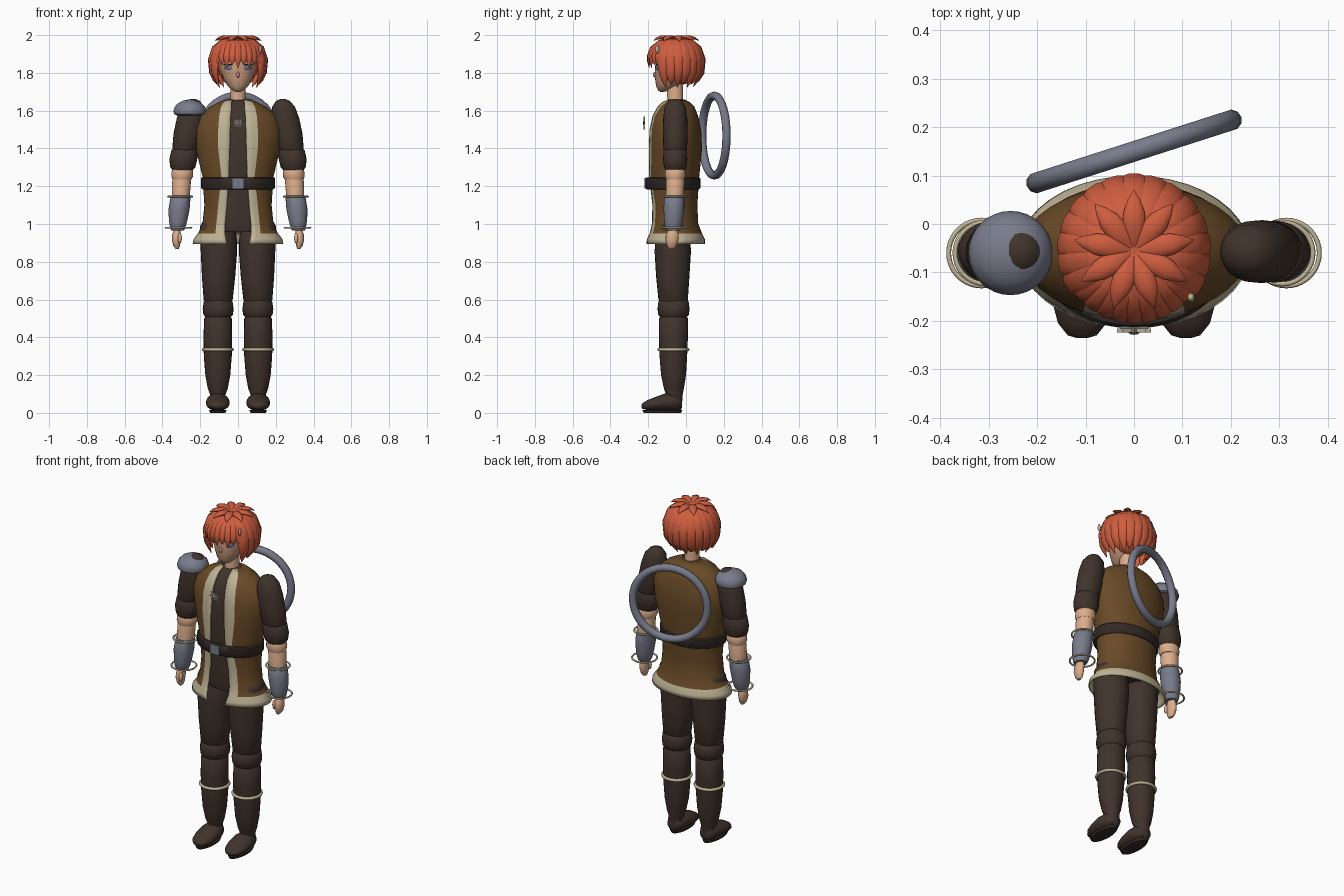
import bpy, bmesh, math
from mathutils import Vector


def mat(name, r, g, b):
    m = bpy.data.materials.new(name)
    m.diffuse_color = (r, g, b, 1)
    return m


HAIR = mat("orange hair", .62, .11, .05)
VEST = mat("brown leather", .14, .068, .02)
DARK = mat("dark brown cloth", .052, .033, .025)
BELT = mat("black leather", .032, .023, .02)
CREAM = mat("cream trim", .52, .45, .30)
METAL = mat("grey metal", .19, .20, .26)
SKIN = mat("skin", .72, .42, .26)
FACE = mat("face skin", .55, .31, .20)
EYE = mat("blue grey eye", .12, .17, .28)


def finish(name, bm, mats, angle=45):
    bmesh.ops.recalc_face_normals(bm, faces=bm.faces)
    me = bpy.data.meshes.new(name)
    bm.to_mesh(me)
    bm.free()
    ob = bpy.data.objects.new(name, me)
    bpy.context.collection.objects.link(ob)
    for m in mats:
        me.materials.append(m)
    bpy.ops.object.select_all(action='DESELECT')
    ob.select_set(True)
    bpy.context.view_layer.objects.active = ob
    bpy.ops.object.shade_smooth_by_angle(angle=math.radians(angle))
    return ob


def skin_rings(bm, rings, caps=True):
    """Bridge closed rings of points."""
    vs = [[bm.verts.new(p) for p in ring] for ring in rings]
    n = len(vs[0])
    for a, b in zip(vs, vs[1:]):
        for i in range(n):
            j = (i + 1) % n
            bm.faces.new((a[i], a[j], b[j], b[i]))
    if caps:
        bm.faces.new(vs[0])
        bm.faces.new(vs[-1])


def loft(name, rows, m, axis='Z', n=24, angle=45):
    """rows: (position on axis, centre x, other centre, radius x, other radius)"""
    bm = bmesh.new()
    rings = []
    for t, cx, co, rx, ro in rows:
        ring = []
        for i in range(n):
            a = math.tau * i / n
            x, o = cx + rx * math.sin(a), co - ro * math.cos(a)
            ring.append((x, o, t) if axis == 'Z' else (x, t, o))
        rings.append(ring)
    skin_rings(bm, rings)
    return finish(name, bm, [m], angle)


def ball(name, c, r, m, seg=24):
    bm = bmesh.new()
    bmesh.ops.create_uvsphere(bm, u_segments=seg, v_segments=seg // 2, radius=1)
    for v in bm.verts:
        v.co = Vector(c) + Vector(v.co[k] * r[k] for k in range(3))
    return finish(name, bm, [m])


def hoop(name, c, major, minor, m, rot=(0, 0, 0), sy=1.0):
    bpy.ops.mesh.primitive_torus_add(location=c, rotation=rot, major_radius=major, minor_radius=minor,
                                     major_segments=40, minor_segments=10)
    ob = bpy.context.object
    ob.name = name
    ob.scale.y = sy
    ob.data.materials.append(m)
    bpy.ops.object.shade_smooth_by_angle(angle=math.radians(60))
    return ob


# Vest rows: z, half width, front y, back y, opening half width, trim outer edge
BODY = [(1.66, .06, -.10, -.01, .03, .05), (1.645, .10, -.13, .02, .035, .075),
        (1.62, .15, -.155, .045, .035, .09), (1.57, .21, -.18, .065, .04, .10),
        (1.50, .235, -.195, .08, .042, .105), (1.40, .225, -.20, .085, .045, .105),
        (1.25, .188, -.20, .07, .05, .088), (1.10, .178, -.185, .06, .06, .105),
        (1.0, .188, -.19, .065, .07, .115), (.95, .212, -.20, .085, .07, .12),
        (.92, .236, -.213, .10, .065, .125), (.895, .24, -.215, .10, .06, .125)]

# Open vest with cream lapels and hem
bm = bmesh.new()
grid = []
for z, rx, yf, yb, o, s in BODY:
    a0, a1 = math.asin(o / rx), math.asin(s / rx)
    half = [a0, (a0 + a1) / 2] + [a1 + (math.pi - a1) * k / 16 for k in range(17)]
    angs = half + [math.tau - a for a in reversed(half[:-1])]
    cy, ry = (yf + yb) / 2, (yb - yf) / 2
    grid.append([bm.verts.new((rx * math.sin(a), cy - ry * math.cos(a), z)) for a in angs])
cols = len(grid[0]) - 1
for r in range(len(grid) - 1):
    for c in range(cols):
        f = bm.faces.new((grid[r][c], grid[r][c + 1], grid[r + 1][c + 1], grid[r + 1][c]))
        f.material_index = int(r >= 9 or c < 2 or c >= cols - 2)
vest = finish("vest", bm, [VEST, CREAM])
sol = vest.modifiers.new("thickness", 'SOLIDIFY')
sol.thickness = .008
sol.offset = -1

# Shirt under the vest
loft("shirt", [(z, 0, (f + b) / 2, rx - .012, (b - f) / 2 - .010) for z, rx, f, b, o, s in BODY[:9]]
     + [(.96, 0, -.065, .165, .105)], DARK, n=40)

# Belt and buckle
loft("belt", [(1.183, 0, -.07, .188, .139), (1.19, 0, -.07, .195, .146),
              (1.24, 0, -.07, .197, .146), (1.247, 0, -.07, .19, .139)], BELT, n=40)
bpy.ops.mesh.primitive_cube_add(size=1, location=(0, -.212, 1.215))
buckle = bpy.context.object
buckle.name = "buckle"
buckle.scale = (.058, .014, .056)
buckle.data.materials.append(METAL)

# Chest ornament: a small eight-pointed plate
bm = bmesh.new()
star = [(r * math.sin(k * math.pi / 8), r * math.cos(k * math.pi / 8))
        for k, r in enumerate([.035, .014] * 8)]
skin_rings(bm, [[(x, y, z + 1.535) for x, z in star] for y in (-.224, -.216)])
finish("chest_ornament", bm, [CREAM], 20)
ball("ornament_stone", (0, -.223, 1.535), (.012, .006, .012), METAL, 12)

# Legs, arms and their fittings, on both sides
for s, side in ((1, "left"), (-1, "right")):
    def limb(part, rows, m, **k):
        return loft(side + "_" + part, [(t, s * cx, co, rx, ro) for t, cx, co, rx, ro in rows], m, **k)

    limb("thigh", [(1.03, .10, -.065, .04, .04), (1.01, .115, -.065, .075, .07), (.985, .112, -.065, .09, .085),
                   (.94, .104, -.07, .097, .093), (.85, .101, -.07, .096, .096), (.72, .103, -.07, .088, .088),
                   (.60, .105, -.068, .077, .078), (.57, .105, -.068, .06, .06)], DARK)
    limb("knee", [(.605, .105, -.066, .062, .065), (.59, .105, -.066, .076, .08), (.55, .105, -.066, .082, .085),
                  (.52, .105, -.066, .078, .081), (.50, .105, -.066, .062, .065)], DARK)
    limb("boot_shaft", [(.515, .106, -.066, .06, .065), (.50, .106, -.066, .073, .077), (.40, .107, -.067, .076, .077),
                        (.30, .107, -.067, .074, .073), (.20, .107, -.066, .066, .066), (.13, .107, -.064, .053, .053),
                        (.10, .107, -.062, .042, .045), (.06, .107, -.06, .04, .04)], DARK)
    hoop(side + "_boot_band", (s * .107, -.067, .335), .076, .009, CREAM)
    limb("shoe", [(-.02, .107, .05, .012, .02), (-.028, .107, .052, .035, .036), (-.06, .107, .058, .053, .048),
                  (-.11, .107, .057, .062, .046), (-.16, .107, .048, .062, .037), (-.205, .107, .041, .05, .026),
                  (-.23, .107, .037, .03, .015), (-.236, .107, .036, .01, .006)], DARK, axis='Y')
    limb("sole", [(0, .107, -.125, .040, .098), (.014, .107, -.125, .046, .106)], BELT)

    limb("upper_sleeve", [(1.662, .237, -.057, .012, .012), (1.652, .238, -.057, .036, .036),
                          (1.62, .241, -.057, .061, .056), (1.56, .25, -.057, .074, .064),
                          (1.48, .265, -.057, .076, .065), (1.40, .28, -.057, .068, .063),
                          (1.37, .285, -.057, .05, .05)], DARK)
    limb("sleeve_cuff", [(1.405, .28, -.057, .056, .05), (1.39, .283, -.057, .07, .062),
                         (1.34, .29, -.057, .074, .064), (1.30, .292, -.057, .066, .06),
                         (1.275, .293, -.057, .045, .045)], DARK)
    limb("elbow", [(1.30, .293, -.057, .045, .045), (1.285, .294, -.057, .056, .053), (1.255, .295, -.057, .058, .055),
                   (1.235, .297, -.057, .05, .048)], SKIN)
    limb("forearm", [(1.245, .297, -.057, .045, .045), (1.225, .299, -.057, .05, .049),
                     (1.13, .304, -.06, .047, .048)], SKIN)
    limb("bracer", [(1.15, .304, -.062, .048, .048), (1.145, .304, -.062, .053, .053), (1.08, .312, -.064, .056, .055),
                    (1.02, .317, -.066, .049, .05), (.98, .319, -.068, .04, .044),
                    (.965, .320, -.068, .034, .036)], METAL)
    hoop(side + "_bracer_upper_ring", (s * .306, -.06, 1.145), .064, .005, CREAM)
    hoop(side + "_bracer_lower_ring", (s * .315, -.06, .98), .068, .005, CREAM)
    limb("hand", [(.975, .322, -.07, .016, .022), (.945, .325, -.072, .023, .033), (.915, .327, -.074, .023, .034),
                  (.885, .325, -.075, .018, .026), (.868, .322, -.076, .008, .014)], SKIN, n=16)
    ball(side + "_thumb", (s * .308, -.098, .925), (.011, .012, .028), SKIN, 12)

# Shoulder cap on one arm
loft("shoulder_cap", [(1.575, -.255, -.06, .07, .07), (1.582, -.255, -.06, .083, .083), (1.598, -.255, -.06, .087, .087),
                      (1.62, -.255, -.06, .08, .08), (1.64, -.255, -.06, .062, .062),
                      (1.653, -.255, -.06, .036, .036), (1.658, -.255, -.06, .01, .01)], METAL, n=32)

# Large ring across the back
hoop("back_ring", (0, .15, 1.468), .211, .022, METAL, (math.pi / 2, 0, math.radians(17.8)))

# Neck, head and face
loft("neck", [(1.62, 0, -.057, .043, .044), (1.66, 0, -.057, .04, .042), (1.76, 0, -.06, .04, .042)], SKIN)
loft("head", [(1.70, 0, -.125, .012, .012), (1.708, 0, -.118, .03, .03), (1.73, 0, -.10, .054, .058),
              (1.77, 0, -.08, .078, .084), (1.82, 0, -.068, .094, .097), (1.87, 0, -.06, .10, .10),
              (1.92, 0, -.055, .09, .09), (1.96, 0, -.055, .04, .04)], FACE)
ball("nose", (0, -.163, 1.79), (.009, .013, .016), FACE, 12)
for s, side in ((1, "left"), (-1, "right")):
    eye = ball(side + "_eye", (0, 0, 0), (.024, .004, .014), EYE, 16)
    lash = ball(side + "_lash", (0, 0, 0), (.028, .004, .004), BELT, 12)
    for ob, z, y in ((eye, 1.828, -.149), (lash, 1.844, -.147)):
        ob.location = (s * .053, y, z)
        ob.rotation_euler.z = s * math.radians(30)


# Hair: scalp shell and tapered locks
def lock(bm, az, pts, thick=.5):
    """pts: (distance from crown axis, height, half width), azimuth 0 is the front"""
    out, lat = Vector((math.sin(az), -math.cos(az), 0)), Vector((math.cos(az), math.sin(az), 0))
    rings = []
    for i, (r, z, w) in enumerate(pts):
        p, q = pts[max(i - 1, 0)], pts[min(i + 1, len(pts) - 1)]
        nrm = (out * (p[1] - q[1]) + Vector((0, 0, q[0] - p[0]))).normalized()
        c = Vector((0, -.055, z)) + out * r
        rings.append([c + lat * w * math.cos(k * math.tau / 10) + nrm * w * thick * math.sin(k * math.tau / 10)
                      for k in range(10)])
    skin_rings(bm, rings)


ball("scalp_back", (0, -.03, 1.855), (.115, .108, .118), HAIR)
loft("scalp_top", [(1.868, 0, -.055, .118, .124), (1.89, 0, -.055, .126, .132), (1.93, 0, -.055, .115, .118),
                   (1.965, 0, -.055, .075, .075), (1.98, 0, -.055, .02, .02)], HAIR)

bm = bmesh.new()
for k in range(-4, 5):      # fringe
    tip = 1.825 + (.018 if k % 2 else 0)
    lock(bm, math.radians(12.5 * k), [(.03, 1.975, .012), (.085, 1.965, .02), (.125, 1.93, .024),
                                      (.141, 1.89, .022), (.144, 1.86, .014), (.140, tip, .001)])
finish("hair_fringe", bm, [HAIR], 60)

bm = bmesh.new()
for k in range(15):         # sides and back
    deg = 62 + k * 236 / 14
    front = abs(deg - 180) > 85
    tip = 1.738 if k % 2 else 1.722
    lock(bm, math.radians(deg), [(.03, 1.975, .02), (.08, 1.968, .028), (.122, 1.93, .035), (.142, 1.87, .036),
                                 (.139, 1.80, .028), (.126 if front else .118, 1.76, .017),
                                 (.112 if front else .095, tip, .001)])
finish("hair_sides_and_back", bm, [HAIR], 60)

bm = bmesh.new()
for k in range(9):          # crown star
    lock(bm, math.pi + k * math.tau / 9, [(.005, 1.975, .008), (.045, 1.987, .024), (.08, 1.988, .022),
                                          (.105, 1.982, .013), (.125, 1.97, .001)], .5)
finish("hair_crown", bm, [HAIR], 60)

# Hair pin
ball("hair_pin", (.118, -.152, 1.925), (.008, .01, .022), CREAM, 12)
